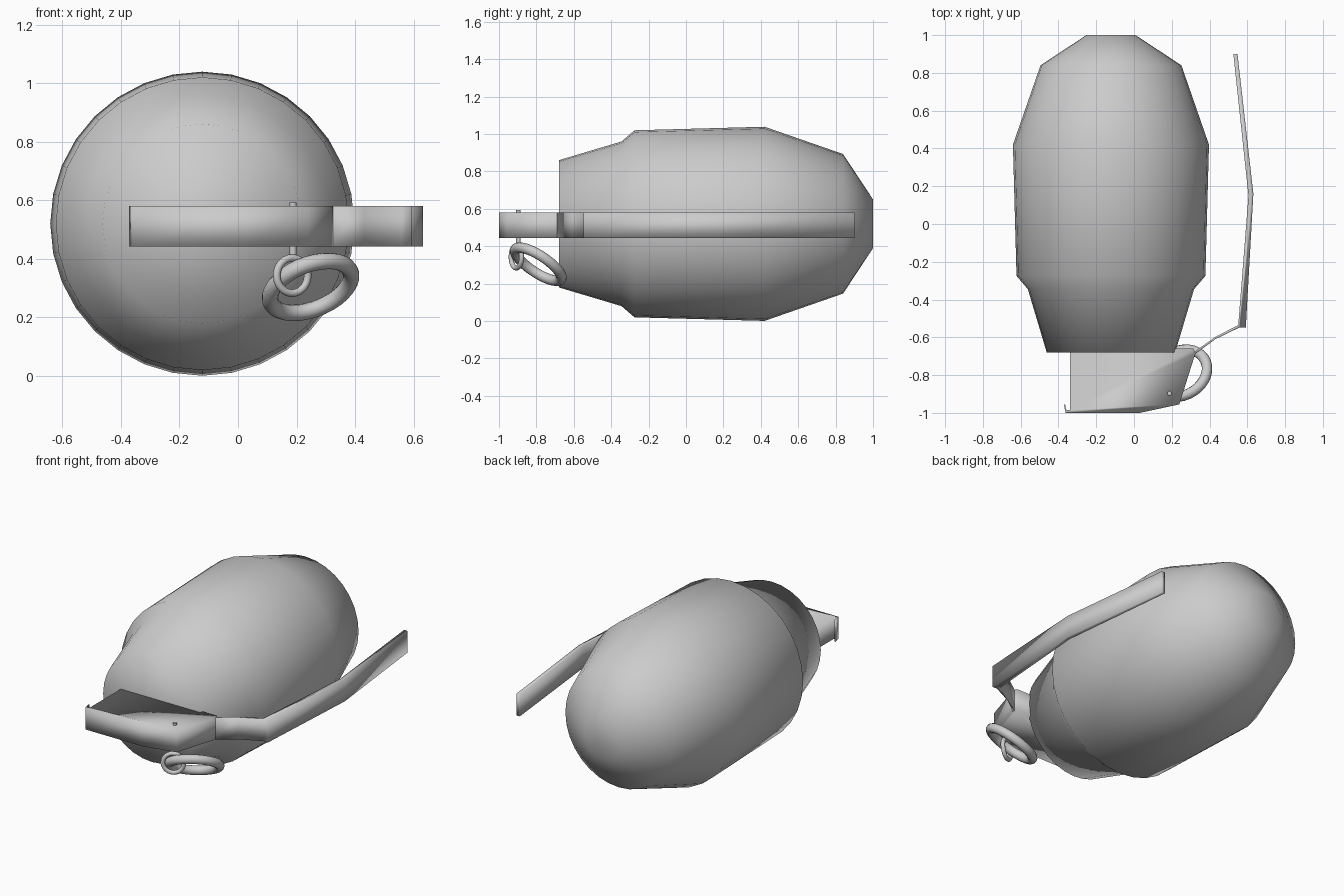
import bpy, bmesh, math
from mathutils import Vector, Matrix

if "Cube" in bpy.data.objects:
    bpy.data.objects.remove(bpy.data.objects["Cube"])


def finish(name, bm):
    bmesh.ops.recalc_face_normals(bm, faces=bm.faces)
    for f in bm.faces:
        f.smooth = True
    me = bpy.data.meshes.new(name)
    bm.to_mesh(me)
    bm.free()
    ob = bpy.data.objects.new(name, me)
    bpy.context.collection.objects.link(ob)
    return ob


def lathe_y(name, profile, cx, cz, n):
    """Revolve (y, radius) points around an axis parallel to y, with capped ends."""
    bm = bmesh.new()
    rings = []
    for y, r in profile:
        rings.append([bm.verts.new((cx + r * math.sin(2 * math.pi * i / n), y,
                                    cz + r * math.cos(2 * math.pi * i / n))) for i in range(n)])
    for a, b in zip(rings, rings[1:]):
        for i in range(n):
            j = (i + 1) % n
            bm.faces.new((a[i], a[j], b[j], b[i]))
    bm.faces.new(rings[0])
    bm.faces.new(rings[-1])
    return finish(name, bm)


def plate(name, outline, z0, z1):
    """Extrude an xy outline between two heights."""
    bm = bmesh.new()
    face = bm.faces.new([bm.verts.new((x, y, z0)) for x, y in outline])
    res = bmesh.ops.extrude_face_region(bm, geom=[face])
    top = [v for v in res["geom"] if isinstance(v, bmesh.types.BMVert)]
    bmesh.ops.translate(bm, verts=top, vec=(0, 0, z1 - z0))
    return finish(name, bm)


def ring(name, centre, normal, R, r):
    rot = Vector((0, 0, 1)).rotation_difference(Vector(normal).normalized())
    bpy.ops.mesh.primitive_torus_add(major_radius=R, minor_radius=r,
                                     major_segments=32, minor_segments=12,
                                     location=centre, rotation=rot.to_euler())
    ob = bpy.context.object
    ob.name = name
    bpy.ops.object.shade_smooth()
    return ob


# Faceted-profile body lying along y
lathe_y("body", [(-0.68, 0.34), (-0.345, 0.44), (-0.275, 0.50), (0.42, 0.519),
                 (0.84, 0.373), (1.0, 0.13)], -0.122, 0.52, 32)

# Solid head block with a small hooked lip at its left end
plate("head", [(-0.34, -0.66), (-0.34, -0.985), (-0.358, -0.985), (-0.365, -0.955),
               (-0.372, -0.955), (-0.362, -1.0), (0.03, -1.0), (0.24, -0.955),
               (0.325, -0.685), (0.315, -0.66)], 0.443, 0.581)

# Bent lever continuing from the head along the body
plate("lever", [(0.315, -0.695), (0.43, -0.61), (0.56, -0.547), (0.592, -0.547),
                (0.632, 0.16), (0.548, 0.9), (0.526, 0.9), (0.606, 0.15),
                (0.552, -0.535), (0.43, -0.598), (0.315, -0.68)], 0.443, 0.581)

# Pin through the head
bpy.ops.mesh.primitive_cylinder_add(vertices=16, radius=0.012, depth=0.19,
                                    location=(0.188, -0.896, 0.498))
bpy.context.object.name = "pin"
bpy.ops.object.shade_smooth_by_angle()

# Linked small ring and pull ring
ring("small_ring", (0.185, -0.907, 0.343), (0.47, -0.88, 0), 0.06, 0.013)
ring("pull_ring", (0.248, -0.79, 0.304), (-0.31, 0.52, 0.79), 0.146, 0.028)
